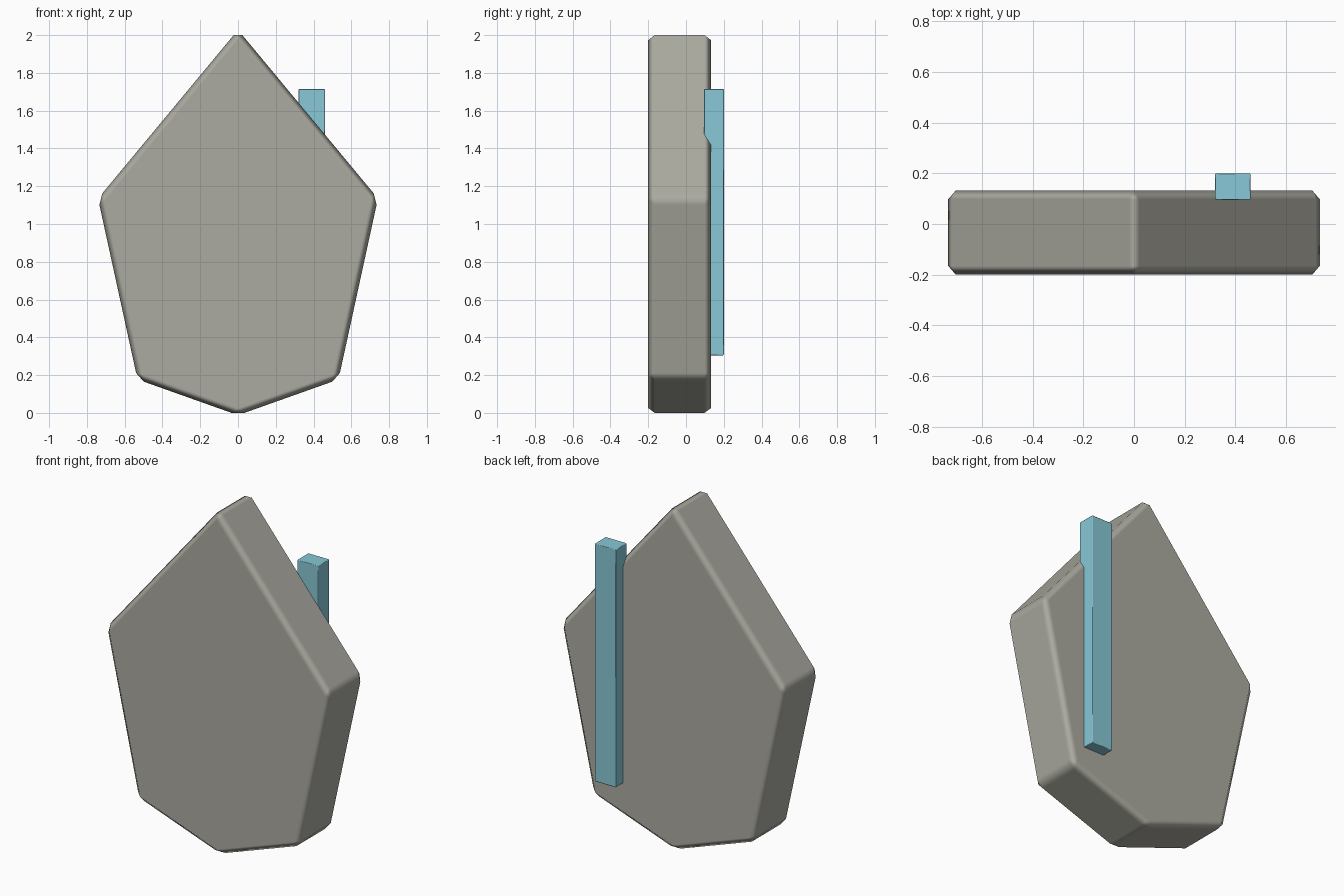
import bpy
import bmesh

default = bpy.data.objects.get("Cube")
if default:
    bpy.data.objects.remove(default, do_unlink=True)


def make_material(name, rgb):
    mat = bpy.data.materials.new(name)
    mat.use_nodes = True
    mat.diffuse_color = (*rgb, 1)
    shader = mat.node_tree.nodes["Principled BSDF"]
    shader.inputs["Base Color"].default_value = (*rgb, 1)
    shader.inputs["Roughness"].default_value = 0.7
    return mat


def extruded_part(name, outline, y_front, y_back, bevel, mat):
    """Extrude an x-z outline from y_front to y_back and chamfer every edge."""
    bm = bmesh.new()
    face = bm.faces.new([bm.verts.new((x, y_front, z)) for x, z in outline])
    result = bmesh.ops.extrude_face_region(bm, geom=[face], use_keep_orig=True)
    moved = [g for g in result["geom"] if isinstance(g, bmesh.types.BMVert)]
    bmesh.ops.translate(bm, verts=moved, vec=(0, y_back - y_front, 0))
    bmesh.ops.recalc_face_normals(bm, faces=bm.faces)
    for f in bm.faces:
        f.smooth = True
    mesh = bpy.data.meshes.new(name)
    bm.to_mesh(mesh)
    bm.free()
    mesh.materials.append(mat)
    obj = bpy.data.objects.new(name, mesh)
    bpy.context.collection.objects.link(obj)
    mod = obj.modifiers.new("Chamfer", "BEVEL")
    mod.width = bevel
    mod.segments = 1
    mod.limit_method = "NONE"
    mod.harden_normals = True
    return obj


stone_grey = make_material("warm_grey", (0.41, 0.405, 0.355))
strip_blue = make_material("pale_blue", (0.245, 0.58, 0.68))

# Pointed slab: right half of the outline, mirrored across x
half = [(0.741, 1.135), (0.532, 0.177)]
outline = [(0, 2.028)] + half + [(0, -0.012)]
outline += [(-x, z) for x, z in reversed(half)]
extruded_part("slab", outline, -0.2, 0.132, 0.035, stone_grey)

# Upright strip set into the back of the slab
x0, x1, z0, z1 = 0.32, 0.46, 0.305, 1.715
extruded_part("back_strip", [(x0, z0), (x1, z0), (x1, z1), (x0, z1)],
              0.095, 0.2, 0.004, strip_blue)
